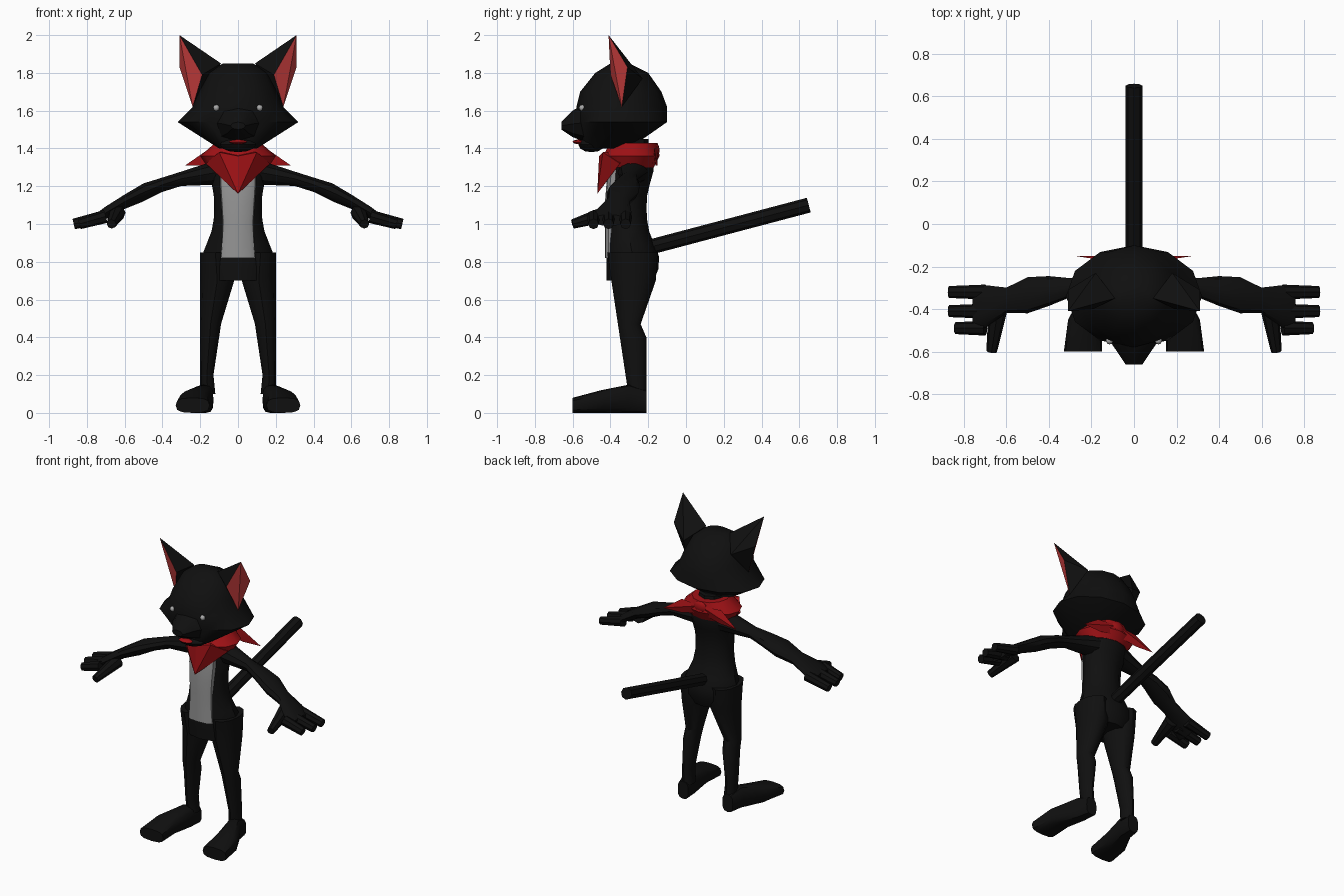
import bpy, bmesh
from math import sin, cos, pi, exp, copysign
from mathutils import Vector, Matrix

cube = bpy.data.objects.get("Cube")
if cube:
    bpy.data.objects.remove(cube, do_unlink=True)


def material(name, red, green, blue):
    mat = bpy.data.materials.new(name)
    mat.use_nodes = True
    mat.diffuse_color = (red, green, blue, 1)
    shader = next(node for node in mat.node_tree.nodes if node.type == 'BSDF_PRINCIPLED')
    shader.inputs["Base Color"].default_value = mat.diffuse_color
    shader.inputs["Roughness"].default_value = .8
    return mat


def grey(name, shade):
    return material(name, shade, shade, shade)


fur = grey("black fur", .005)
belly_grey = grey("belly grey", .3)
eye_grey = grey("eye grey", .4)
scarf_red = material("scarf red", .36, .006, .008)
ear_red = material("inner ear red", .6, .05, .05)
parts = []


def finish(name, bm, materials, mirror):
    """Turn a bmesh into a finished part, with a twin across x if asked."""
    bmesh.ops.recalc_face_normals(bm, faces=bm.faces)
    mesh = bpy.data.meshes.new(name)
    bm.to_mesh(mesh)
    bm.free()
    part = bpy.data.objects.new(name, mesh)
    bpy.context.scene.collection.objects.link(part)
    for mat in materials:
        mesh.materials.append(mat)
    if mirror:
        part.modifiers.new("Mirror", 'MIRROR').use_mirror_merge = False
    parts.append(part)
    return part


def loft(name, axis, rings, mat=fur, sides=12, mirror=False, roundness=1):
    """Skin rings of (position, half width, low, high, centre) along an axis."""
    def place(along, across, other):
        return {'x': (along, across, other),
                'y': (across, along, other),
                'z': (across, other, along)}[axis]

    def soften(value):
        value = round(value, 6)
        return copysign(abs(value) ** roundness, value)

    bm = bmesh.new()
    loops = []
    for along, width, low, high, centre in rings:
        loop = []
        for step in range(sides):
            angle = 2 * pi * step / sides
            across = centre + width * soften(cos(angle))
            other = (low + high) / 2 + (high - low) / 2 * soften(sin(angle))
            loop.append(bm.verts.new(place(along, across, other)))
        loops.append(loop)
    for lower, upper in zip(loops, loops[1:]):
        for i in range(sides):
            bm.faces.new((lower[i - 1], lower[i], upper[i], upper[i - 1]))
    bm.faces.new(loops[0])
    bm.faces.new(loops[-1])
    return finish(name, bm, [mat], mirror)


def rod(name, start, end, start_radius, end_radius, mirror=False):
    """Straight tapered rod between two points."""
    start, end = Vector(start), Vector(end)
    direction = end - start
    turn = direction.to_track_quat('Z', 'Y').to_matrix().to_4x4()
    bm = bmesh.new()
    bmesh.ops.create_cone(bm, cap_ends=True, segments=8, radius1=start_radius,
                          radius2=end_radius, depth=direction.length,
                          matrix=Matrix.Translation((start + end) / 2) @ turn)
    finish(name, bm, [fur], mirror)


def ball(name, centre, radii, mat, mirror=False):
    bm = bmesh.new()
    bmesh.ops.create_uvsphere(bm, u_segments=10, v_segments=6, radius=1)
    bmesh.ops.scale(bm, verts=bm.verts, vec=radii)
    bmesh.ops.translate(bm, verts=bm.verts, vec=centre)
    finish(name, bm, [mat], mirror)


def hull(name, points, materials, accent=()):
    """Mirrored convex solid; faces among accent points take the second colour."""
    bm = bmesh.new()
    for point in points:
        bm.verts.new(point)
    marked = set(list(bm.verts)[:len(accent)])
    bmesh.ops.convex_hull(bm, input=list(bm.verts))
    for face in bm.faces:
        face.material_index = int(marked.issuperset(face.verts))
    finish(name, bm, materials, True)


def bump(value, peak, spread):
    return exp(-((value - peak) / spread) ** 2)


def steps(first, last, count):
    return [first + (last - first) * i / count for i in range(count + 1)]


# Torso: swelling at the hips and shoulders, with a pale patch in front
torso = []
for z in steps(.7, 1.35, 10):
    hips, shoulders = bump(z, .8, .13), bump(z, 1.3, .1)
    torso.append((z, .125 + .07 * hips + .03 * shoulders, -.42 + .02 * shoulders,
                  -.21 + .07 * hips + .04 * shoulders, 0))
loft("torso", 'z', torso)
rod("neck", (0, -.28, 1.3), (0, -.28, 1.45), .1, .08)
loft("belly_patch", 'z',
     [(z, .1 - .015 * bump(z, 1, .15), -.43 + .02 * bump(z, 1.3, .1), -.3, 0)
      for z in steps(.82, 1.3, 5)], belly_grey, roundness=.55)
rod("tail", (0, -.22, .87), (0, .65, 1.1), .04, .04)

# Legs: the outer side is straight and the shin slopes at the front
loft("leg", 'z',
     [(z, width, -.29 - .15 * z, back, .2 - width) for z, width, back in (
         (.1, .04, -.21), (.2, .035, -.21), (.4, .05, -.21), (.47, .055, -.24),
         (.7, .09, -.16), (.85, .08, -.15))], mirror=True)
loft("foot", 'y',
     [(y, width, 0, top, centre) for y, centre, width, top in (
         (-.6, .24, .09, .08), (-.45, .23, .08, .12),
         (-.3, .18, .05, .15), (-.21, .17, .04, .12))],
     mirror=True, roundness=.7)

# Arms bend down and forward as they reach out
arm = []
for x, width, thick in ((.1, .08, .07), (.3, .045, .04), (.4, .07, .04), (.5, .085, .05),
                        (.6, .06, .04), (.7, .1, .035), (.76, .1, .03)):
    height = 1.28 - .45 * x * x
    arm.append((x, width, height - thick, height + thick, -.28 - .22 * x * x))
loft("arm", 'x', arm, sides=10, mirror=True)
for label, y, tip in (("outer", -.32, .87), ("middle", -.41, .87), ("inner", -.49, .84)):
    rod(label + "_finger", (.7, y, 1.04), (tip, y, 1), .035, .028, True)
rod("thumb", (.64, -.4, 1.06), (.67, -.6, 1), .045, .025, True)

# Head with pointed cheeks, muzzle and jaw
head = loft("head", 'z',
            [(z, width, front, back, 0) for z, width, front, back in (
                (1.4, .1, -.54, -.3), (1.54, .32, -.58, -.1), (1.62, .24, -.58, -.1),
                (1.7, .21, -.56, -.13), (1.8, .16, -.48, -.2), (1.85, .08, -.4, -.3))])
loft("muzzle", 'y',
     [(y, width, low, high, 0) for y, width, low, high in (
         (-.5, .15, 1.42, 1.66), (-.6, .08, 1.46, 1.6), (-.66, .04, 1.5, 1.54))], sides=8)
ball("lower_jaw", (0, -.5, 1.42), (.1, .07, .04), fur)
ball("mouth", (0, -.57, 1.435), (.05, .03, .012), scarf_red)

# Ears with coloured inner faces
inner_ear = [(.31, -.41, 2), (.31, -.31, 1.83), (.24, -.34, 1.62), (.19, -.4, 1.79)]
hull("ear", inner_ear + [(.09, -.35, 1.85), (.18, -.23, 1.77)], [fur, ear_red], inner_ear)

# Eyes set on the face surface
bpy.context.view_layer.update()
eye_spot = head.ray_cast((.115, -1, 1.615), (0, 1, 0))[1]
ball("eye", eye_spot, [.017] * 3, eye_grey, True)

# Scarf: collar, front point, loose ends and knot
loft("scarf_collar", 'z',
     [(z, width, front, back, 0) for z, width, front, back in (
         (1.3, .16, -.42, -.17), (1.36, .2, -.44, -.14), (1.43, .12, -.4, -.15))], scarf_red)
hull("scarf_front", [(0, -.47, 1.16), (0, -.46, 1.36), (.1, -.44, 1.38),
                     (.17, -.35, 1.32), (0, -.3, 1.38)], [scarf_red])
hull("scarf_end", [(0, -.15, 1.4), (0, -.17, 1.34), (.15, -.17, 1.4),
                   (.15, -.16, 1.31), (.28, -.15, 1.31)], [scarf_red])
ball("scarf_knot", (0, -.16, 1.39), (.05, .02, .04), scarf_red)

# Soft shading with crisp edges
bpy.ops.object.select_all(action='DESELECT')
for part in parts:
    part.select_set(True)
bpy.context.view_layer.objects.active = parts[0]
bpy.ops.object.shade_smooth_by_angle(angle=pi / 5)
